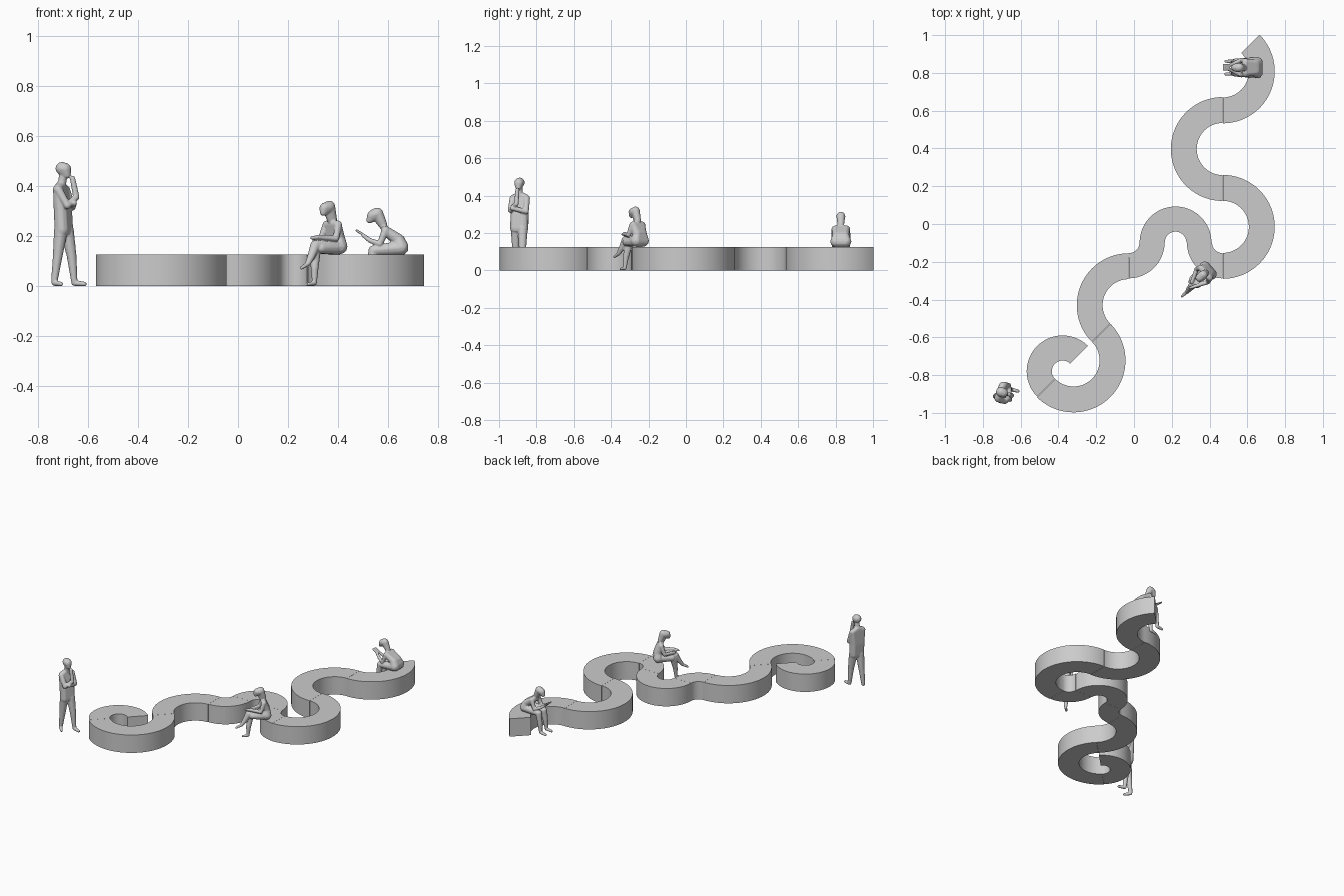
import bpy, bmesh, math
from mathutils import Matrix, Vector

HEIGHT = 0.125
WIDE = (0.138, 0.275)    # inner / outer radius of the large bends
TIGHT = (0.057, 0.190)   # inner / outer radius of the small bends


def bench_segment(name, cx, cy, radii, a0, a1):
    """Curved block: an annular sector extruded to bench height."""
    n = max(12, int(abs(a1 - a0) / 4))
    trim = 0.15
    a0, a1 = a0 + trim, a1 - trim
    angles = [math.radians(a0 + (a1 - a0) * i / n) for i in range(n + 1)]
    bm = bmesh.new()
    rings = []
    for a in angles:
        c, s = math.cos(a), math.sin(a)
        rings.append([bm.verts.new((cx + r * c, cy + r * s, z))
                      for r, z in ((radii[0], 0), (radii[1], 0),
                                   (radii[1], HEIGHT), (radii[0], HEIGHT))])
    for p, q in zip(rings, rings[1:]):
        for k in range(4):
            bm.faces.new((p[k], p[(k + 1) % 4], q[(k + 1) % 4], q[k]))
    bm.faces.new(rings[0])
    bm.faces.new(rings[-1])
    bmesh.ops.recalc_face_normals(bm, faces=bm.faces)
    me = bpy.data.meshes.new(name)
    bm.to_mesh(me)
    bm.free()
    ob = bpy.data.objects.new(name, me)
    bpy.context.collection.objects.link(ob)
    bpy.ops.object.select_all(action='DESELECT')
    ob.select_set(True)
    bpy.context.view_layer.objects.active = ob
    bpy.ops.object.shade_smooth_by_angle(angle=math.radians(30))


# Serpentine bench, from the far end to the curled end
for i, seg in enumerate((
        (0.470, 0.808, WIDE, -90, 45),
        (0.470, 0.397, WIDE, 90, 270),
        (0.470, -0.015, WIDE, -90, 90),
        (0.470, -0.0975, TIGHT, 180, 270),
        (0.220, -0.0975, TIGHT, 0, 180),
        (-0.028, -0.0975, TIGHT, -90, 0),
        (-0.028, -0.430, WIDE, 90, 225),
        (-0.320, -0.722, WIDE, -135, 45),
        (-0.378, -0.780, TIGHT, 45, 225))):
    bench_segment(f"bench_segment_{i + 1}", *seg)


def add_hull(target, balls):
    """Convex skin around a few balls (forward, left, up, radius)."""
    bm = bmesh.new()
    for x, y, z, r in balls:
        bmesh.ops.create_icosphere(bm, subdivisions=2, radius=r,
                                   matrix=Matrix.Translation((x, y, z)))
    res = bmesh.ops.convex_hull(bm, input=bm.verts)
    junk = {g for g in res['geom_interior'] + res['geom_unused']
            if isinstance(g, bmesh.types.BMVert)}
    bmesh.ops.delete(bm, geom=list(junk), context='VERTS')
    bmesh.ops.recalc_face_normals(bm, faces=bm.faces)
    me = bpy.data.meshes.new("part")
    bm.to_mesh(me)
    bm.free()
    target.from_mesh(me)
    bpy.data.meshes.remove(me)


def figure(name, x, y, yaw, solids, limbs):
    """Fuse body hulls and limb chains into one smooth figure."""
    bm = bmesh.new()
    for s in solids:
        add_hull(bm, s)
    for chain in limbs:
        for a, b in zip(chain, chain[1:]):
            add_hull(bm, (a, b))
    bm.transform(Matrix.Translation((x, y, 0)) @ Matrix.Rotation(math.radians(yaw), 4, 'Z'))
    me = bpy.data.meshes.new(name)
    bm.to_mesh(me)
    bm.free()
    ob = bpy.data.objects.new(name, me)
    bpy.context.collection.objects.link(ob)
    rm = ob.modifiers.new("fuse", 'REMESH')
    rm.mode = 'VOXEL'
    rm.voxel_size = 0.0035
    rm.use_smooth_shade = True
    sm = ob.modifiers.new("soften", 'SMOOTH')
    sm.factor = 0.5
    sm.iterations = 3


def pair(u, v, z, r):
    return [(u, v, z, r), (u, -v, z, r)]


# Standing man, arms folded with one hand at the chin
figure("standing_man", -0.695, -0.893, -22,
       solids=[
           [(-0.010, 0, 0.470, 0.027), (0.002, 0, 0.468, 0.026), (0.010, 0, 0.446, 0.017)],
           pair(-0.014, 0.034, 0.388, 0.020) + pair(-0.006, 0.022, 0.30, 0.029)
           + [(-0.015, 0, 0.405, 0.018)],
           pair(-0.006, 0.022, 0.30, 0.029) + pair(-0.002, 0.022, 0.225, 0.029),
           [(0.030, 0.032, 0.012, 0.012), (0.072, 0.038, 0.008, 0.009)],
           [(-0.030, -0.032, 0.012, 0.012), (0.006, -0.050, 0.008, 0.009)]],
       limbs=[
           [(-0.012, 0, 0.40, 0.018), (-0.004, 0, 0.45, 0.016)],
           [(0.002, 0.022, 0.225, 0.028), (0.020, 0.028, 0.12, 0.020), (0.030, 0.032, 0.018, 0.013)],
           [(-0.006, -0.022, 0.225, 0.028), (-0.018, -0.026, 0.12, 0.020), (-0.030, -0.032, 0.018, 0.013)],
           [(-0.010, 0.040, 0.385, 0.018), (0.014, 0.046, 0.315, 0.015), (0.050, -0.020, 0.332, 0.012)],
           [(-0.010, -0.040, 0.385, 0.018), (0.028, -0.038, 0.322, 0.015),
            (0.050, 0.004, 0.355, 0.013), (0.034, 0.004, 0.430, 0.011)]])

# Seated woman with crossed legs, in the middle of the bench
figure("seated_woman_crossed_legs", 0.388, -0.250, 221,
       solids=[
           [(0.038, 0, 0.314, 0.025), (0.054, 0, 0.312, 0.022), (0.062, 0, 0.294, 0.014)],
           [(0.030, 0, 0.318, 0.024), (0.012, 0, 0.265, 0.018)],
           pair(0.014, 0.030, 0.245, 0.018) + pair(-0.004, 0.018, 0.19, 0.026),
           pair(-0.004, 0.018, 0.19, 0.026) + pair(-0.004, 0.024, 0.158, 0.032),
           pair(0.0, 0.022, 0.155, 0.029) + pair(0.085, 0.016, 0.152, 0.022),
           [(0.112, 0.004, 0.012, 0.010), (0.145, 0.004, 0.007, 0.007)],
           [(0.152, 0.012, 0.090, 0.010), (0.188, 0.012, 0.072, 0.007)]],
       limbs=[
           [(0.020, 0, 0.26, 0.015), (0.044, 0, 0.30, 0.013)],
           [(0.095, -0.010, 0.140, 0.022), (0.108, 0.0, 0.07, 0.016), (0.112, 0.004, 0.014, 0.010)],
           [(0.0, 0.022, 0.160, 0.030), (0.108, 0.004, 0.162, 0.021), (0.132, 0.008, 0.120, 0.016),
            (0.154, 0.012, 0.090, 0.011)],
           [(0.014, 0.036, 0.245, 0.016), (0.034, 0.046, 0.190, 0.012), (0.100, 0.018, 0.196, 0.010),
            (0.128, 0.006, 0.192, 0.007)],
           [(0.014, -0.036, 0.245, 0.016), (0.034, -0.046, 0.190, 0.012), (0.100, -0.010, 0.186, 0.010)]])

# Seated woman leaning forward with a book, at the far end
figure("seated_woman_reading", 0.650, 0.828, 180,
       solids=[
           [(0.096, 0, 0.288, 0.025), (0.112, 0, 0.282, 0.022), (0.124, 0, 0.263, 0.013)],
           [(0.092, 0, 0.290, 0.024), (0.070, 0, 0.245, 0.018)],
           pair(0.060, 0.028, 0.222, 0.019) + pair(0.010, 0.020, 0.185, 0.026),
           pair(0.010, 0.020, 0.185, 0.026) + pair(-0.002, 0.026, 0.154, 0.031),
           [(0.145, 0.012, 0.203, 0.005), (0.145, -0.016, 0.203, 0.005),
            (0.176, 0.012, 0.222, 0.005), (0.176, -0.016, 0.222, 0.005)]],
       limbs=[
           [(0.070, 0, 0.24, 0.015), (0.100, 0, 0.275, 0.013)]]
       + [chain for s in (1, -1) for chain in (
           [(0.0, s * 0.026, 0.152, 0.029), (0.108, s * 0.028, 0.142, 0.021),
            (0.118, s * 0.030, 0.080, 0.017), (0.126, s * 0.032, 0.014, 0.011),
            (0.165, s * 0.034, 0.007, 0.008)],
           [(0.060, s * 0.034, 0.222, 0.016), (0.082, s * 0.040, 0.168, 0.012),
            (0.122, s * 0.022, 0.182, 0.010), (0.148, s * 0.010, 0.202, 0.008)])])
